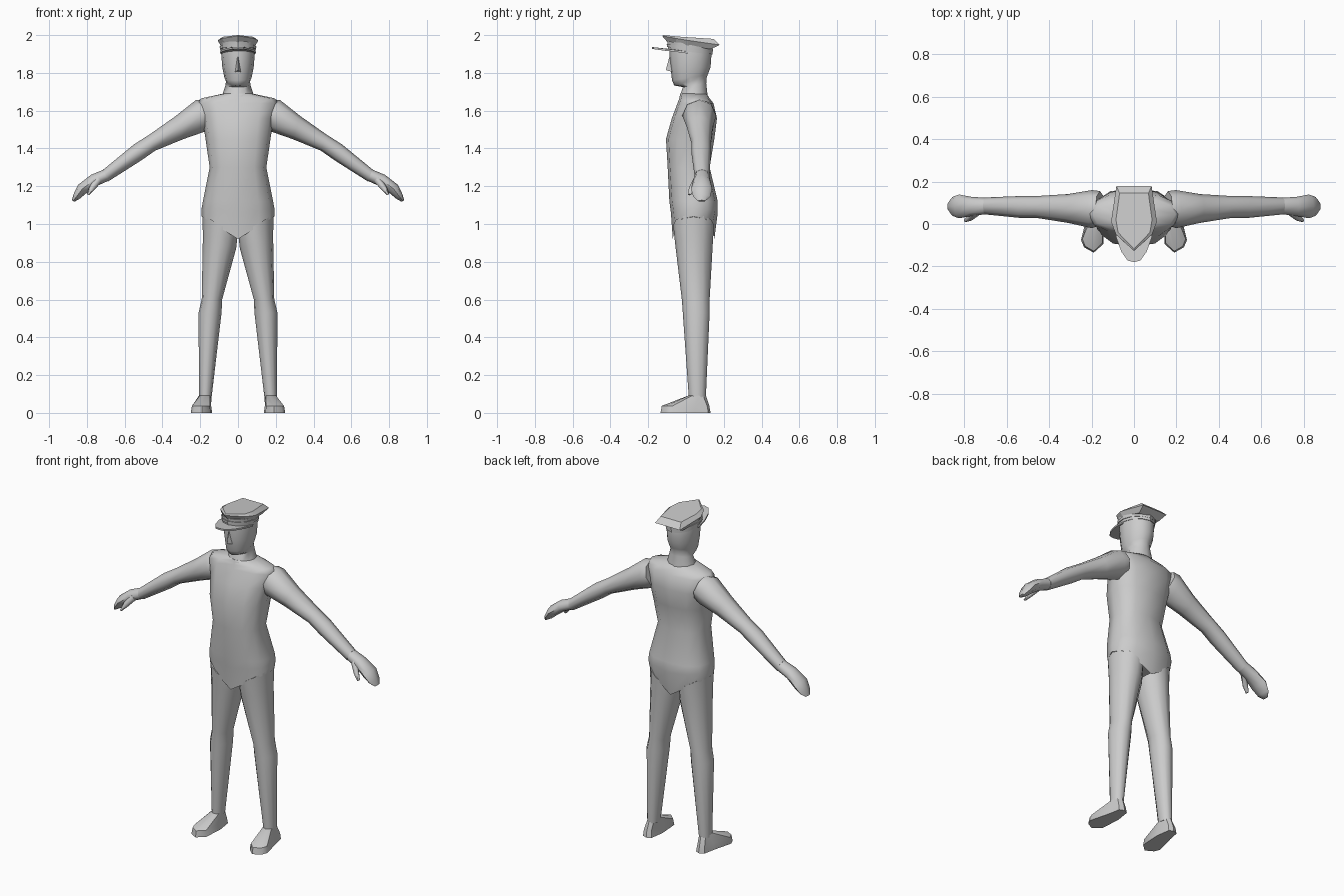
import bpy, math
from mathutils import Vector

grey = bpy.data.materials.new("plain_grey")
grey.diffuse_color = (0.6, 0.6, 0.6, 1)


def loft(name, rings, angle=50, mirror=False):
    """Skin a list of equal-length point rings and close both ends."""
    n = len(rings[0])
    verts = [tuple(p) for r in rings for p in r]
    faces = [(k * n + i, k * n + (i + 1) % n, (k + 1) * n + (i + 1) % n, (k + 1) * n + i)
             for k in range(len(rings) - 1) for i in range(n)]
    faces.append(tuple(reversed(range(n))))
    faces.append(tuple(range(len(verts) - n, len(verts))))
    me = bpy.data.meshes.new(name)
    sides = [("", 1), ("", -1)] if mirror else [("", 1)]
    all_v, all_f = [], []
    for _, s in sides:
        off = len(all_v)
        all_v += [(x * s, y, z) for x, y, z in verts]
        all_f += [tuple(i + off for i in (f if s > 0 else f[::-1])) for f in faces]
    me.from_pydata(all_v, [], all_f)
    me.materials.append(grey)
    ob = bpy.data.objects.new(name, me)
    bpy.context.collection.objects.link(ob)
    bpy.context.view_layer.objects.active = ob
    bpy.ops.object.select_all(action='DESELECT')
    ob.select_set(True)
    bpy.ops.object.mode_set(mode='EDIT')
    bpy.ops.mesh.select_all(action='SELECT')
    bpy.ops.mesh.normals_make_consistent(inside=False)
    bpy.ops.object.mode_set(mode='OBJECT')
    bpy.ops.object.shade_smooth_by_angle(angle=math.radians(angle))
    return ob


def flat_ring(z, hw, y0, y1, xc=0, n=12, p=1.0, dx=0.0, dy=0.0, v=0.0):
    """Horizontal oval; dx, dy tilt it along x or y, v lifts both sides."""
    pts = []
    for i in range(n):
        a = 2 * math.pi * i / n
        c, s = math.cos(a), math.sin(a)
        c = math.copysign(abs(c) ** p, c)
        s = math.copysign(abs(s) ** p, s)
        pts.append((xc + hw * c, (y0 + y1) / 2 + (y1 - y0) / 2 * s,
                    z + dx * c + dy * s + v * abs(c)))
    return pts


def cross_ring(c, u, w, n=8):
    """Oval around centre c spanned by u and a half width w along y."""
    c, u, y = Vector(c), Vector(u), Vector((0, w, 0))
    return [c + u * math.cos(2 * math.pi * i / n) + y * math.sin(2 * math.pi * i / n)
            for i in range(n)]


# torso, with a V-shaped lower edge and sloping shoulders
loft("torso", [
    flat_ring(0.92, 0.192, -0.07, 0.15, p=0.8, v=0.12),
    flat_ring(1.06, 0.193, -0.08, 0.168, p=0.8, v=0.02),
    flat_ring(1.12, 0.186, -0.088, 0.168, p=0.8),
    flat_ring(1.30, 0.150, -0.097, 0.125, p=0.8),
    flat_ring(1.45, 0.172, -0.106, 0.15, p=0.8),
    flat_ring(1.56, 0.188, -0.075, 0.164, p=0.8),
    flat_ring(1.64, 0.215, -0.045, 0.145, p=0.85),
    flat_ring(1.665, 0.195, -0.035, 0.125, p=0.9),
    flat_ring(1.69, 0.080, -0.030, 0.110),
], 60)

# legs
loft("legs", [
    flat_ring(0.995, 0.093, -0.068, 0.148, 0.095, dx=0.055),
    flat_ring(0.90, 0.088, -0.058, 0.142, 0.098, dx=0.03),
    flat_ring(0.60, 0.054, -0.022, 0.125, 0.138),
    flat_ring(0.53, 0.061, -0.017, 0.125, 0.148),
    flat_ring(0.08, 0.033, 0.015, 0.105, 0.173),
], 60, True)

# feet: pointed soles rising to the ankles
sole = [(0.15, 0.118), (0.175, 0.13), (0.205, 0.118), (0.218, 0.05), (0.25, -0.075),
        (0.235, -0.11), (0.19, -0.135), (0.145, -0.095), (0.137, 0.03)]
ankle = [(0.152, 0.09), (0.173, 0.105), (0.194, 0.09), (0.206, 0.065), (0.20, 0.035),
         (0.185, 0.018), (0.168, 0.016), (0.148, 0.03), (0.141, 0.06)]
loft("feet", [
    [(x, y, 0) for x, y in sole],
    [(0.187 + (x - 0.187) * 0.9, y * 0.95, 0.037) for x, y in sole],
    [(x, y, 0.093) for x, y in ankle],
], 45, True)

# arms
loft("arms", [
    cross_ring((0.16, 0.075, 1.59), (0.022, 0, 0.07), 0.08),
    cross_ring((0.198, 0.07, 1.573), (0.025, 0, 0.083), 0.09),
    cross_ring((0.31, 0.073, 1.51), (0.022, 0, 0.06), 0.068),
    cross_ring((0.455, 0.08, 1.43), (0.016, 0, 0.042), 0.052),
    cross_ring((0.53, 0.08, 1.38), (0.02, 0, 0.042), 0.052),
    cross_ring((0.70, 0.085, 1.257), (0.012, 0, 0.032), 0.04),
], 60, True)

# hands and thumbs
loft("hands", [
    cross_ring((0.69, 0.085, 1.262), (0.012, 0, 0.030), 0.038),
    cross_ring((0.765, 0.083, 1.23), (0.014, 0, 0.030), 0.045),
    cross_ring((0.825, 0.083, 1.185), (0.022, 0, 0.022), 0.056),
    cross_ring((0.855, 0.083, 1.145), (0.016, 0, 0.012), 0.045),
    cross_ring((0.873, 0.083, 1.122), (0.007, 0, 0.004), 0.020),
], 60, True)
loft("thumbs", [
    cross_ring((0.735, 0.06, 1.24), (0.015, 0, 0.015), 0.02, 6),
    cross_ring((0.772, 0.03, 1.19), (0.014, 0, 0.008), 0.016, 6),
    cross_ring((0.795, 0.018, 1.155), (0.006, 0, 0.003), 0.010, 6),
], 60, True)

# neck and head
loft("head", [
    flat_ring(1.675, 0.086, -0.034, 0.115),
    flat_ring(1.735, 0.066, -0.016, 0.107, dy=0.01),
    flat_ring(1.755, 0.064, -0.062, 0.110, dy=0.022),
    flat_ring(1.775, 0.072, -0.074, 0.115, dy=0.015),
    flat_ring(1.83, 0.083, -0.082, 0.130),
    flat_ring(1.90, 0.089, -0.088, 0.135),
    flat_ring(1.94, 0.086, -0.085, 0.130),
], 60)
loft("nose", [
    [(-0.016, -0.072, 1.805), (0.016, -0.072, 1.805), (0, -0.107, 1.815)],
    [(-0.006, -0.08, 1.885), (0.006, -0.08, 1.885), (0, -0.088, 1.885)],
], 40)

# cap band with a narrow raised strap
loft("cap_band", [
    flat_ring(1.91, 0.091, -0.094, 0.140, dy=-0.012),
    flat_ring(1.955, 0.094, -0.098, 0.142, dy=-0.012),
], 35)
loft("cap_strap", [
    flat_ring(1.925, 0.096, -0.101, 0.142, dy=-0.012),
    flat_ring(1.940, 0.097, -0.102, 0.143, dy=-0.012),
], 35)


def mirrored(half):
    """Close a symmetric outline whose first point lies on the middle line."""
    return half + [(-x, y, z) for x, y, z in reversed(half[1:])]


# visor
visor = mirrored([(0, -0.18, 1.938), (0.03, -0.172, 1.936), (0.06, -0.13, 1.93),
                  (0.085, -0.06, 1.922), (0.094, 0.01, 1.912), (0.05, 0.02, 1.915)])
loft("cap_visor", [[(x, y, z - 0.010) for x, y, z in visor], visor], 25)

# flared crown with a raised front tip
loft("cap_crown", [
    mirrored([(0, -0.092, 1.955), (0.065, -0.055, 1.955), (0.092, 0.01, 1.945), (0.07, 0.13, 1.925)]),
    mirrored([(0, -0.127, 1.996), (0.085, -0.05, 1.982), (0.108, 0.01, 1.972), (0.083, 0.178, 1.948)]),
    mirrored([(0, -0.118, 2.0), (0.075, -0.04, 1.992), (0.085, 0.02, 1.988), (0.068, 0.145, 1.98)]),
], 20)
